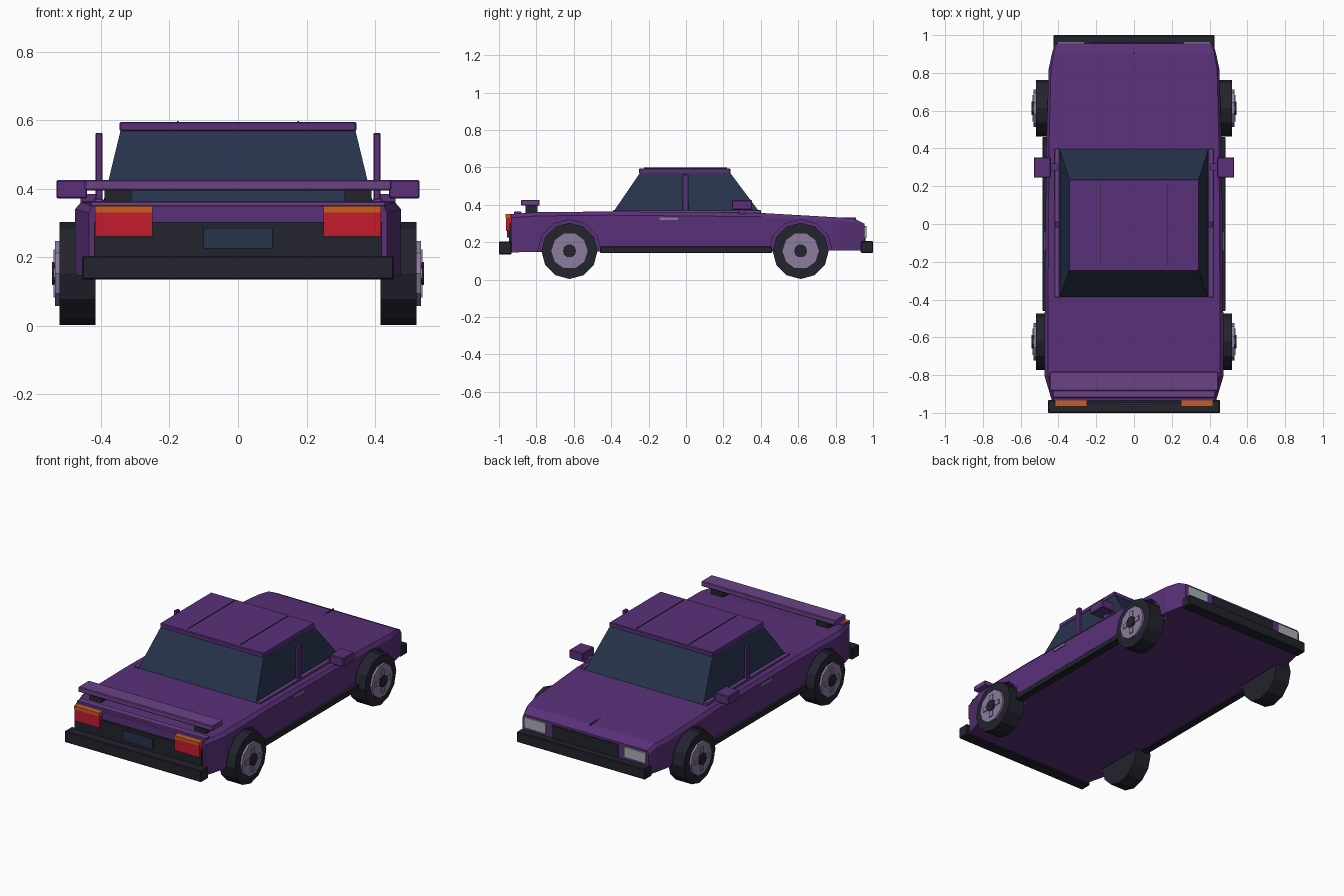
import bpy, bmesh, math
from mathutils import Matrix

if "Cube" in bpy.data.objects:
    bpy.data.objects.remove(bpy.data.objects["Cube"])


def mat(name, rgb):
    m = bpy.data.materials.new(name)
    m.diffuse_color = (*rgb, 1)
    m.use_nodes = True
    m.node_tree.nodes["Principled BSDF"].inputs["Base Color"].default_value = m.diffuse_color
    return m


PURPLE = mat("purple_paint", (0.10, 0.03, 0.19))
LIGHT = mat("light_purple", (0.145, 0.055, 0.24))
GLASS = mat("glass", (0.02, 0.033, 0.072))
DARK = mat("black_trim", (0.016, 0.017, 0.026))
RED = mat("red_lens", (0.55, 0.012, 0.03))
ORANGE = mat("orange_lens", (0.58, 0.11, 0.014))
LAMP = mat("clear_lens", (0.4, 0.42, 0.47))
RIM = mat("rim_metal", (0.26, 0.2, 0.34))


def finish(name, bm, m):
    bmesh.ops.recalc_face_normals(bm, faces=bm.faces)
    me = bpy.data.meshes.new(name)
    bm.to_mesh(me)
    bm.free()
    ob = bpy.data.objects.new(name, me)
    bpy.context.collection.objects.link(ob)
    me.materials.append(m)
    return ob


def box(name, x, y, z, m, bevel=0.0):
    """Box from (min, max) ranges."""
    bm = bmesh.new()
    bmesh.ops.create_cube(bm, size=1)
    for v in bm.verts:
        v.co = [(r[0] + r[1]) / 2 + c * (r[1] - r[0]) for r, c in zip((x, y, z), v.co)]
    if bevel:
        bmesh.ops.bevel(bm, geom=bm.edges[:], offset=bevel, segments=1, affect='EDGES')
    return finish(name, bm, m)


def pair(name, x, y, z, m, bevel=0.0):
    """Box on the right and its mirror on the left."""
    box(name + "_right", x, y, z, m, bevel)
    box(name + "_left", (-x[1], -x[0]), y, z, m, bevel)


def disc(name, x0, x1, y, z, r, n, m):
    """Cylinder lying along x."""
    bm = bmesh.new()
    bmesh.ops.create_cone(bm, cap_ends=True, segments=n, radius1=r, radius2=r,
                          depth=abs(x1 - x0),
                          matrix=Matrix.Translation(((x0 + x1) / 2, y, z)) @ Matrix.Rotation(math.pi / 2, 4, 'Y'))
    return finish(name, bm, m)


def loft(name, rings, m):
    """Skin equal-length closed rings and cap both ends."""
    bm = bmesh.new()
    rows = [[bm.verts.new(p) for p in ring] for ring in rings]
    n = len(rows[0])
    for a, b in zip(rows, rows[1:]):
        for i in range(n):
            j = (i + 1) % n
            bm.faces.new((a[i], a[j], b[j], b[i]))
    bm.faces.new(rows[0])
    bm.faces.new(rows[-1])
    return finish(name, bm, m)


# Body shell: y, half width, top half width, top z, bottom z
stations = [(-0.935, 0.435, 0.425, 0.350, 0.145), (-0.80, 0.475, 0.455, 0.360, 0.148),
            (-0.40, 0.472, 0.455, 0.364, 0.15), (0.40, 0.465, 0.450, 0.356, 0.15),
            (0.82, 0.452, 0.440, 0.332, 0.155), (0.90, 0.435, 0.425, 0.325, 0.155),
            (0.955, 0.42, 0.41, 0.298, 0.155)]
body = loft("body", [[(-w, y, b), (-w, y, t - 0.02), (-wt, y, t), (wt, y, t), (w, y, t - 0.02), (w, y, b)]
                     for y, w, wt, t, b in stations], PURPLE)

# Wheel arches
AXLES = {"rear": -0.623, "front": 0.613}
WZ = 0.153
for y in AXLES.values():
    for s in (-1, 1):
        cutter = disc("arch_cutter", s * 0.405, s * 0.6, y, WZ, 0.168, 12, PURPLE)
        mod = body.modifiers.new("arch", 'BOOLEAN')
        mod.object, mod.operation, mod.solver = cutter, 'DIFFERENCE', 'EXACT'
        bpy.context.view_layer.objects.active = body
        bpy.ops.object.modifier_apply(modifier=mod.name)
        bpy.data.objects.remove(cutter)

# Wheels
for end, y in AXLES.items():
    for side, s in (("left", -1), ("right", 1)):
        tag = f"{end}_{side}"
        disc("tyre_" + tag, s * 0.415, s * 0.52, y, WZ, 0.15, 12, DARK)
        disc("rim_" + tag, s * 0.50, s * 0.533, y, WZ, 0.10, 10, RIM)
        disc("hub_" + tag, s * 0.50, s * 0.543, y, WZ, 0.035, 10, DARK)
        xr = tuple(sorted((s * 0.52, s * 0.538)))
        box("spoke_across_" + tag, xr, (y - 0.07, y + 0.07), (WZ - 0.014, WZ + 0.014), RIM)
        box("spoke_upright_" + tag, xr, (y - 0.014, y + 0.014), (WZ - 0.07, WZ + 0.07), RIM)


# Cabin glass and roof
def rect(w, y0, y1, z):
    return [(-w, y0, z), (w, y0, z), (w, y1, z), (-w, y1, z)]


loft("cabin_glass", [rect(0.395, -0.395, 0.40, 0.352), rect(0.342, -0.245, 0.235, 0.572)], GLASS)
box("roof", (-0.345, 0.345), (-0.25, 0.237), (0.567, 0.595), PURPLE, 0.004)
pair("roof_seam", (0.174, 0.178), (-0.225, 0.22), (0.59, 0.598), DARK)
pair("door_pillar", (0.395, 0.416), (-0.018, 0.014), (0.355, 0.563), PURPLE, 0.003)
pair("window_sill", (0.393, 0.42), (-0.39, 0.40), (0.35, 0.372), LIGHT, 0.003)

# Doors and flanks
pair("mirror", (0.44, 0.53), (0.245, 0.353), (0.372, 0.425), PURPLE, 0.004)
pair("mirror_stalk", (0.405, 0.46), (0.28, 0.32), (0.35, 0.385), PURPLE)
pair("door_handle", (0.455, 0.476), (-0.143, -0.042), (0.318, 0.333), RIM)
pair("side_skirt", (0.44, 0.485), (-0.46, 0.46), (0.142, 0.176), DARK, 0.003)

# Rear end
box("rear_panel", (-0.42, 0.42), (-0.947, -0.92), (0.17, 0.303), DARK)
box("rear_bumper", (-0.455, 0.455), (-1.0, -0.932), (0.135, 0.203), DARK, 0.004)
pair("tail_light", (0.25, 0.417), (-0.962, -0.92), (0.26, 0.331), RED)
pair("indicator", (0.25, 0.417), (-0.965, -0.92), (0.331, 0.35), ORANGE)
box("number_plate", (-0.10, 0.10), (-0.957, -0.94), (0.225, 0.285), GLASS)
box("boot_lip", (-0.43, 0.43), (-0.92, -0.88), (0.345, 0.363), LIGHT, 0.003)
box("spoiler", (-0.447, 0.447), (-0.882, -0.782), (0.395, 0.426), LIGHT, 0.004)
pair("spoiler_support", (0.31, 0.39), (-0.857, -0.795), (0.35, 0.398), DARK)

# Nose
box("front_bumper", (-0.427, 0.427), (0.934, 1.0), (0.143, 0.206), DARK, 0.004)
pair("headlight", (0.262, 0.405), (0.93, 0.964), (0.222, 0.285), LAMP)
box("grille", (-0.22, 0.22), (0.93, 0.961), (0.20, 0.285), DARK)
box("bonnet_ridge", (-0.003, 0.003), (0.78, 0.91), (0.315, 0.333), PURPLE)
